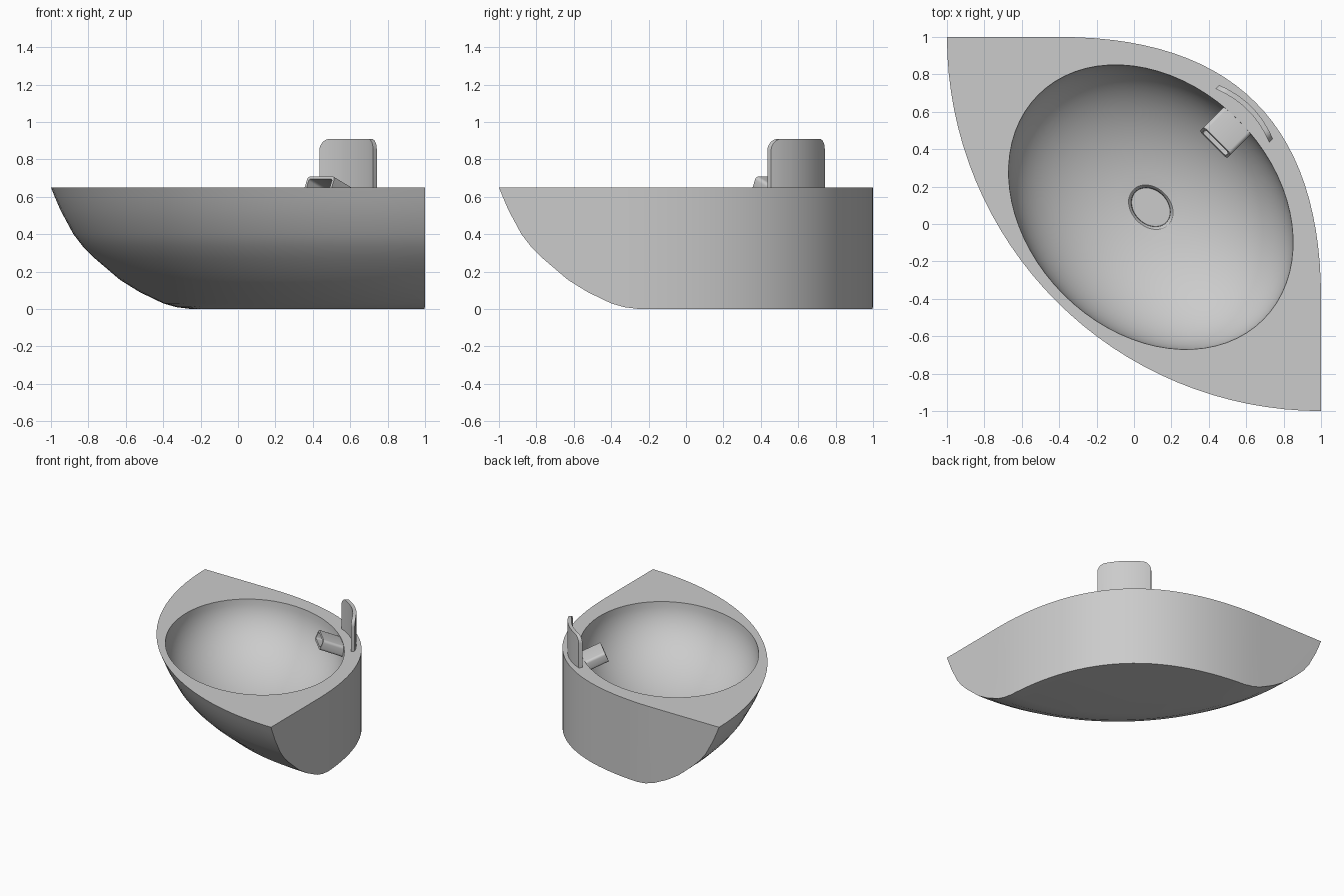
import bpy, bmesh, math
from mathutils import Vector, Matrix

if "Cube" in bpy.data.objects:
    bpy.data.objects.remove(bpy.data.objects["Cube"])

grey = bpy.data.materials.new("light grey")
grey.diffuse_color = (0.6, 0.6, 0.6, 1)
grey.use_nodes = True
grey.node_tree.nodes["Principled BSDF"].inputs["Base Color"].default_value = grey.diffuse_color
RIM = 0.65
# diagonal frame: u runs along the long axis, v points to the back corner
DIAG = Matrix.Rotation(-math.pi / 4, 4, 'Z')


def loft(name, loops):
    """Closed skin through loops of equal length, capped at both ends."""
    bm = bmesh.new()
    rings = [[bm.verts.new(p) for p in loop] for loop in loops]
    n = len(rings[0])
    for a, b in zip(rings, rings[1:]):
        for i in range(n):
            j = (i + 1) % n
            bm.faces.new((a[i], a[j], b[j], b[i]))
    bm.faces.new(rings[0])
    bm.faces.new(rings[-1])
    bmesh.ops.recalc_face_normals(bm, faces=bm.faces)
    me = bpy.data.meshes.new(name)
    bm.to_mesh(me)
    bm.free()
    me.materials.append(grey)
    ob = bpy.data.objects.new(name, me)
    bpy.context.collection.objects.link(ob)
    return ob


def activate(ob):
    bpy.ops.object.select_all(action='DESELECT')
    ob.select_set(True)
    bpy.context.view_layer.objects.active = ob


def cut(ob, cutter, operation):
    activate(ob)
    mod = ob.modifiers.new("cut", 'BOOLEAN')
    mod.operation = operation
    mod.solver = 'EXACT'
    mod.object = cutter
    bpy.ops.object.modifier_apply(modifier=mod.name)
    bpy.data.objects.remove(cutter)


def smooth(ob, angle=30):
    activate(ob)
    bpy.ops.object.shade_smooth_by_angle(angle=math.radians(angle))


def ellipse(cx, cy, a, b, z, n, turn=0.0):
    out = []
    for i in range(n):
        t = 2 * math.pi * i / n
        p = Vector((a * math.cos(t), b * math.sin(t), 0))
        p.rotate(Matrix.Rotation(turn, 3, 'Z'))
        out.append((cx + p.x, cy + p.y, z))
    return out


# basin hull: round body turned about the back corner (1, 1)
hull = [(1.25, 0), (1.33, 0.01), (1.40, 0.03), (1.525, 0.09), (1.63, 0.155),
        (1.765, 0.27), (1.83, 0.335), (1.88, 0.40), (1.95, 0.53),
        (1.98, 0.60), (2.0, RIM)]
basin = loft("basin", [ellipse(1, 1, r, r, z, 128) for r, z in hull])

# back wall outline: straight, curved corner, straight
outline = [(-1.3, -1.3), (-1.3, 1)]
for i in range(29):
    t = i / 28
    k0, k1, k2 = (1 - t) ** 2, 2 * t * (1 - t), t * t
    outline.append((-0.4 * k0 + k1 + k2, k0 + k1 - 0.4 * k2))
outline.append((1, -1.3))
wall = loft("wall_cutter", [[(x, y, z) for x, y in outline] for z in (-0.2, 0.9)])
cut(basin, wall, 'INTERSECT')

# oval bowl with a small flat drain recess
bowl = [(1.0, 0.75), (1.0, RIM)]
for i in range(1, 17):
    t = math.radians(81) * i / 16
    bowl.append((math.cos(t), RIM - 0.5 * math.sin(t)))
bowl += [(0.145, 0.148), (0.138, 0.135), (0.135, 0.11)]
cutter = loft("bowl_cutter", [ellipse(0.09, 0.09, 0.85 * s, 0.66 * s, z, 72, -math.pi / 4)
                              for s, z in bowl])
cut(basin, cutter, 'DIFFERENCE')
smooth(basin)


# spout: hollow rounded tube tilted up towards the bowl
def round_rect(w, h, r, d):
    tip = Vector((0, 0.615, 0.67))
    tilt = math.radians(23)
    axis = Vector((0, math.cos(tilt), -math.sin(tilt)))
    up = Vector((0, math.sin(tilt), math.cos(tilt)))
    pts = []
    for k, (sx, sz) in enumerate(((1, 1), (-1, 1), (-1, -1), (1, -1))):
        for i in range(5):
            a = math.pi / 2 * (k + i / 4)
            x = sx * (w / 2 - r) + r * math.cos(a)
            z = sz * (h / 2 - r) + r * math.sin(a)
            pts.append(DIAG @ (tip + Vector((x, 0, 0)) + up * z + axis * d))
    return pts


spout = loft("spout", [round_rect(0.205, 0.085, 0.02, 0.26),
                       round_rect(0.205, 0.085, 0.02, 0),
                       round_rect(0.175, 0.055, 0.012, 0),
                       round_rect(0.175, 0.055, 0.012, 0.14)])
smooth(spout)

# back plate: curved upright panel with rounded top corners
W, TOP, R = 0.203, 0.91, 0.06
offsets = [R * (1 - math.cos(math.pi / 2 * i / 6)) for i in range(7)]
half = [W - o for o in offsets]
us = [-u for u in half] + [-0.09, -0.045, 0, 0.045, 0.09] + half[::-1]
sections = []
for u in us:
    inset = max(0, abs(u) - (W - R))
    top = TOP - R + math.sqrt(max(0, R * R - inset * inset))
    v = 0.888 - 1.0 * u * u
    sections.append([DIAG @ Vector((u, v - th, z)) for th, z in
                     ((0, RIM - 0.01), (0, top), (0.028, top), (0.028, RIM - 0.01))])
plate = loft("back_plate", sections)
smooth(plate)
